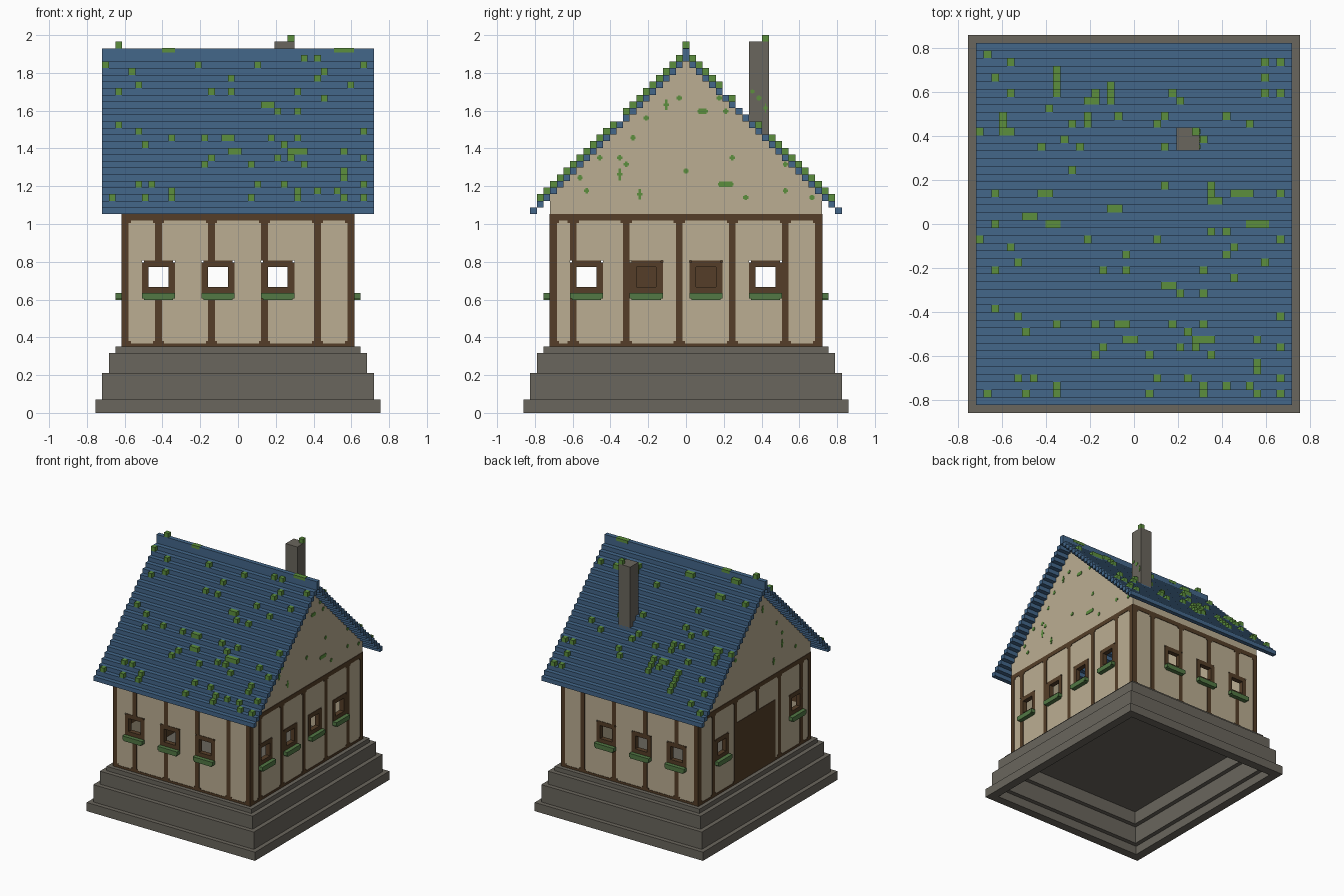
import bpy
import bmesh

V = 2 / 57  # one block; all lengths below are in blocks
SKIN = 0.1  # thickness of painted plates

if "Cube" in bpy.data.objects:
    bpy.data.objects.remove(bpy.data.objects["Cube"], do_unlink=True)


def material(name, rgb):
    m = bpy.data.materials.new(name)
    m.use_nodes = True
    m.diffuse_color = (*rgb, 1)
    m.node_tree.nodes["Principled BSDF"].inputs["Base Color"].default_value = (*rgb, 1)
    return m


PLASTER = material("plaster", (0.497, 0.423, 0.287))
TILE = material("blue_tile", (0.056, 0.135, 0.255))
STONE = material("stone", (0.144, 0.133, 0.109))
TIMBER = material("timber", (0.089, 0.048, 0.021))
MOSS = material("moss", (0.107, 0.275, 0.048))
LEAF = material("planter_green", (0.084, 0.188, 0.058))


class Part:
    """A mesh collected from boxes and prisms."""

    def __init__(self, name, mat):
        self.name, self.mat, self.bm = name, mat, bmesh.new()

    def box(self, x0, x1, y0, y1, z0, z1):
        verts = bmesh.ops.create_cube(self.bm, size=1)["verts"]
        for v in verts:
            v.co = ((x0 + x1) / 2 + v.co.x * (x1 - x0),
                    (y0 + y1) / 2 + v.co.y * (y1 - y0),
                    (z0 + z1) / 2 + v.co.z * (z1 - z0))

    def prism(self, outline, x0, x1):
        f = self.bm.faces.new([self.bm.verts.new((x0, y, z)) for y, z in outline])
        ext = bmesh.ops.extrude_face_region(self.bm, geom=[f])["geom"]
        for v in ext:
            if isinstance(v, bmesh.types.BMVert):
                v.co.x = x1

    def finish(self):
        bmesh.ops.recalc_face_normals(self.bm, faces=self.bm.faces)
        bmesh.ops.scale(self.bm, vec=(V, V, V), verts=self.bm.verts)
        mesh = bpy.data.meshes.new(self.name)
        self.bm.to_mesh(mesh)
        self.bm.free()
        mesh.materials.append(self.mat)
        bpy.context.collection.objects.link(bpy.data.objects.new(self.name, mesh))


def on_wall(part, axis, sign, face, u0, u1, z0, z1, d0, d1):
    """Box on a wall: u runs along it, d is measured outward from its face."""
    a, b = sorted((sign * (face + d0), sign * (face + d1)))
    if axis == "y":
        part.box(u0, u1, a, b, z0, z1)
    else:
        part.box(a, b, u0, u1, z0, z1)


# Stepped hollow foundation with a floor slab on top
base = Part("foundation", STONE)
for hx, hy, z0, z1 in ((21.5, 24.5, 0, 2), (20.5, 23.5, 2, 6), (19.5, 22.5, 6, 9)):
    for s in (-1, 1):
        a, b = sorted((s * (hx - 2), s * hx))
        base.box(a, b, -hy, hy, z0, z1)
        a, b = sorted((s * (hy - 2), s * hy))
        base.box(2 - hx, hx - 2, a, b, z0, z1)
base.box(-18.5, 18.5, -21.5, 21.5, 9, 10)
base.finish()

# Four timber-framed walls
LONG_POSTS = (-17, -12, -4, 4, 12, 17)
GABLE_POSTS = (-20, -17, -9, -1, 7, 15, 20)
WALLS = (
    ("front", "y", -1, 20.5, 17.5, LONG_POSTS, (-12, -3, 6), None),
    ("back", "y", 1, 20.5, 17.5, LONG_POSTS, (-12, -3, 6), None),
    ("left", "x", 1, 17.5, 20.5, GABLE_POSTS, (-15, -6, 3, 12), None),
    ("right", "x", -1, 17.5, 20.5, GABLE_POSTS, (-15, 12), (-7.5, 6.5)),
)
for side, axis, sign, face, half, posts, windows, door in WALLS:
    wall = Part(side + "_wall", PLASTER)
    beams = Part(side + "_beams", TIMBER)
    frames = Part(side + "_window_frames", TIMBER)
    planters = Part(side + "_planters", LEAF)

    def put(part, *dims):
        on_wall(part, axis, sign, face, *dims)

    # Plaster around the openings
    openings = [(w - 2.5, w + 2.5, 18, 23) for w in windows]
    if door:
        openings.append((*door, 10, 24))
    end = half if axis == "y" else half - 1
    top = 33 if axis == "y" else 30
    start = -end
    for u0, u1, z0, z1 in sorted(openings):
        put(wall, start, u0, 10, top, -1, 0)
        if z0 > 10:
            put(wall, u0, u1, 10, z0, -1, 0)
        put(wall, u0, u1, z1, top, -1, 0)
        start = u1
    put(wall, start, end, 10, top, -1, 0)

    # Sill, head beam and posts, with small braces in the panel corners
    put(beams, -half, half, 10, 10.5, -0.5, SKIN)
    put(beams, -half, half, 29, 30, -0.5, SKIN)
    for p in posts:
        low = 10
        for u0, u1, z0, z1 in openings:
            if u0 - 0.5 < p < u1 + 0.5:
                if z0 > low:
                    put(beams, p - 0.5, p + 0.5, low, z0, -0.5, SKIN)
                low = z1
        put(beams, p - 0.5, p + 0.5, low, 29, -0.5, SKIN)
        for s in (-1, 1):
            a, b = sorted((p + s * 0.5, p + s * 0.85))
            if b < half and a > -half:
                put(beams, a, b, 28.65, 29, -0.5, SKIN)
                if not (door and door[0] < p < door[1]):
                    put(beams, a, b, 10.5, 10.85, -0.5, SKIN)

    # Open window frames, each with a planter
    for w in windows:
        for s in (-1, 1):
            a, b = sorted((w + s * 1.5, w + s * 2.5))
            put(frames, a, b, 18, 22.7, -1, SKIN)
        put(frames, w - 2.2, w + 2.2, 22, 23, -1, SKIN)
        put(frames, w - 1.5, w + 1.5, 18, 19, -1, SKIN)
        put(planters, w - 2.5, w + 2.5, 17.25, 18.1, 0, 1)
        put(planters, w - 2.2, w + 2.2, 17, 17.25, 0, 1)

    # Wide double door
    if door:
        panel = Part("door", TIMBER)
        put(panel, *door, 10, 24, -1, SKIN)
        panel.finish()
    for part in (wall, beams, frames, planters):
        part.finish()

# Gable ends
for side, sign in (("left", 1), ("right", -1)):
    gable = Part(side + "_gable", PLASTER)
    gable.prism([(-20.5, 30), (20.5, 30), (20.5, 33), (0, 53.5), (-20.5, 33)],
                sign * 16.5, sign * 17.5)
    gable.finish()

# Stepped tile roof with a taller ridge
roof = Part("roof", TILE)
roof.box(-20.5, 20.5, -0.5, 0.5, 53, 55)
for k in range(1, 24):
    for s in (-1, 1):
        roof.box(-20.5, 20.5, s * k - 0.5, s * k + 0.5, 53 - k, 54 - k)
roof.finish()

# Chimney
chimney = Part("chimney", STONE)
chimney.box(5.5, 8.5, 9.5, 12.5, 41, 56)
chimney.finish()

# Moss tufts on the roof: row -> positions along the row
BACK_ROWS = {
    22: (-19,), 21: (-16, 17, 19), 20: (-10,), 19: (-18, -10, 17), 18: (-10, -3),
    17: (-16, -10, -5, -3, 5, 17, 19), 16: (-6, -5, -3, 6), 15: (-11,),
    14: (-17, -6, -2, 4, 12), 13: (-17, -8, -6, 3, 15), 12: (-20, -17, -16),
    11: (-9, 9), 10: (-12, -7, 4), 7: (-8,), 5: (4, 10),
    4: (-18, -12, -11, 10, 13, 14, 15, 19), 3: (10, 11), 2: (-3, -2), 1: (-14, -13),
}
FRONT_ROWS = {
    1: (10, 12), 2: (-20, -6, 3, 19), 3: (-16, 13), 4: (-1, 12), 5: (-15, 17),
    6: (-18, -4, -1, 9), 7: (13,), 8: (4, 5), 9: (6, 9), 11: (-18,), 12: (-15, 19),
    13: (-10, -5, -2, -1, 5, 9), 14: (-14, 7), 15: (-1, 0, 8, 9, 10, 16),
    16: (-4, 6, 8, 19), 17: (-5, 2, 10), 18: (16,), 19: (16,),
    20: (-15, -13, 3, 7, 19), 21: (-10, 9, 12, 15), 22: (-19, -14, -10, 2, 9, 16, 19),
}
tufts = Part("roof_moss", MOSS)
for s, rows in ((1, BACK_ROWS), (-1, FRONT_ROWS)):
    for k, xs in rows.items():
        for x in xs:
            tufts.box(x - 0.5, x + 0.5, s * k - 0.5, s * k + 0.5, 54 - k, 55 - k)
tufts.box(-18.5, -17.5, -0.5, 0.5, 55, 56)
tufts.box(7.5, 8.5, 11.5, 12.5, 56, 57)
for x0, x1 in ((-11.5, -9.5), (14.5, 17.5)):
    tufts.box(x0, x1, -0.55, 0.55, 54.4, 55.05)
tufts.finish()

# Cross-shaped moss patches: (along, height, half width, half height)
SPOTS = (
    (-3, 46.5, 0.4, 0.8), (-1, 47.5, 0.4, 0.4), (2.5, 45.5, 0.8, 0.4), (5, 47.5, 0.4, 0.4),
    (6, 45.5, 0.4, 0.4), (-6, 44.5, 0.4, 0.4), (-8, 41.5, 0.4, 0.4), (-13, 38.5, 0.4, 0.4),
    (-10, 38.5, 0.4, 0.4), (-9, 37.5, 0.4, 0.4), (-10, 36, 0.4, 0.9), (-16, 35.5, 0.4, 0.4),
    (-15, 33.5, 0.4, 0.4), (0, 36.5, 0.4, 0.4), (7, 38.5, 0.4, 0.4), (6, 34.5, 1.2, 0.4),
    (15, 37.5, 0.4, 0.4), (15, 33.5, 0.4, 0.4), (-7, 33, 0.4, 0.8), (9, 32.5, 0.4, 0.4),
    (19, 32.5, 0.4, 0.4),
)
CHIMNEY_SPOTS = ((10, 48.5, 0.3, 0.3), (11, 47.5, 0.4, 0.4), (12, 46, 0.3, 0.7),
                 (10, 43, 0.3, 0.4))


def patches(name, spots, sign, face):
    part = Part(name, MOSS)
    for u, z, w, h in spots:
        on_wall(part, "x", sign, face, u - w, u + w, z - 0.2, z + 0.2, -0.1, SKIN)
        on_wall(part, "x", sign, face, u + 0.2 - w, u - 0.2 + w, z - h, z + h, -0.1, SKIN)
    part.finish()


patches("left_gable_moss", SPOTS, 1, 17.5)
patches("right_gable_moss", SPOTS[::2], -1, 17.5)
patches("chimney_moss", CHIMNEY_SPOTS, 1, 8.5)
